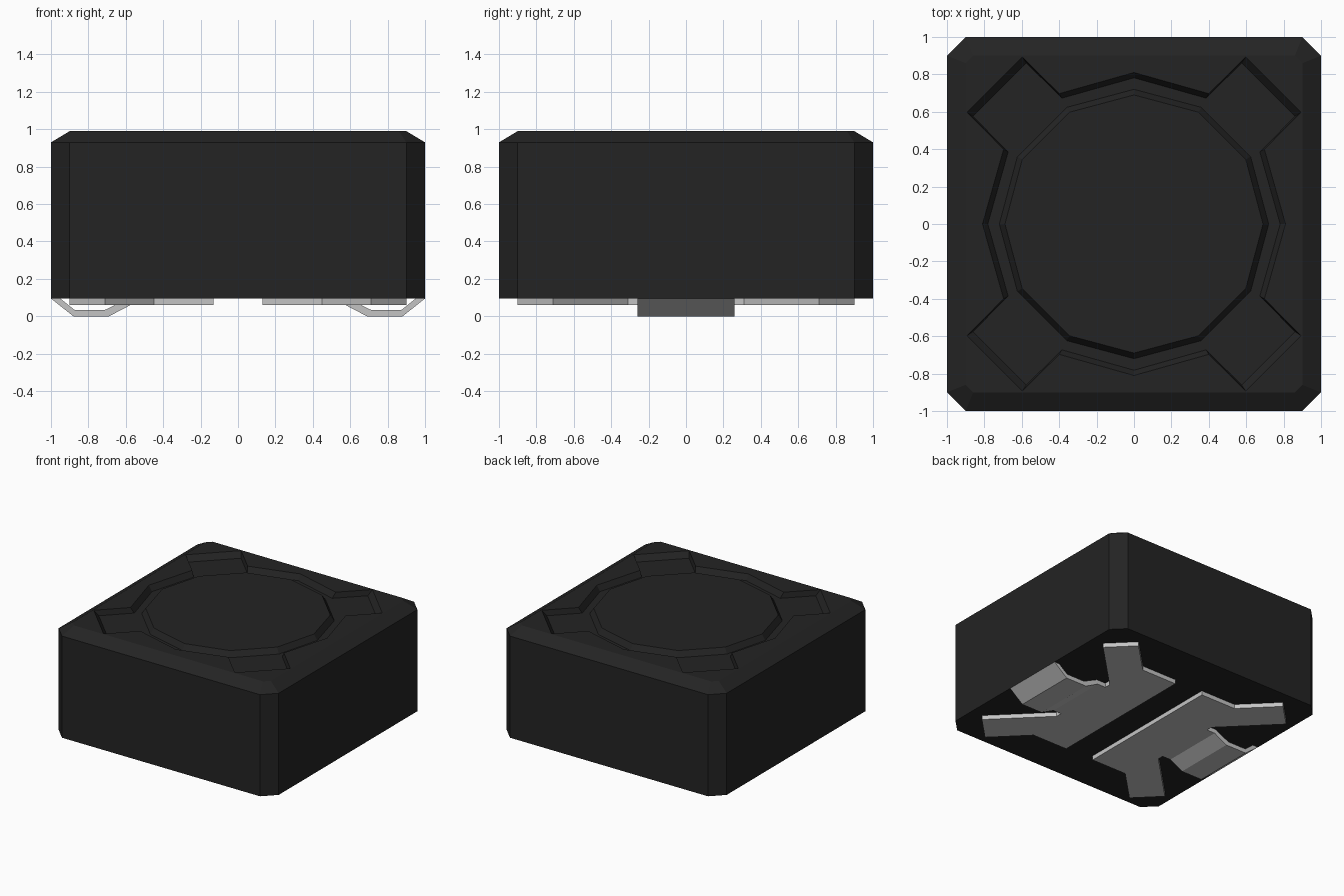
import bpy, bmesh, math

cube = bpy.data.objects.get("Cube")
if cube:
    bpy.data.objects.remove(cube, do_unlink=True)


def material(name, value, roughness):
    mat = bpy.data.materials.new(name)
    mat.use_nodes = True
    color = (value, value, value, 1)
    mat.diffuse_color = color
    bsdf = mat.node_tree.nodes["Principled BSDF"]
    bsdf.inputs["Base Color"].default_value = color
    bsdf.inputs["Roughness"].default_value = roughness
    return mat


BLACK = material("black ferrite", 0.017, 0.6)
METAL = material("tinned metal", 0.55, 0.5)


def finish(bm, name, mat):
    bmesh.ops.recalc_face_normals(bm, faces=bm.faces)
    mesh = bpy.data.meshes.new(name)
    bm.to_mesh(mesh)
    bm.free()
    mesh.materials.append(mat)
    obj = bpy.data.objects.new(name, mesh)
    bpy.context.collection.objects.link(obj)
    return obj


def four_fold(points):
    """Repeat a quarter outline around the z axis."""
    out = []
    for k in range(4):
        for x, y in points:
            for _ in range(k):
                x, y = -y, x
            out.append((x, y))
    return out


def loop(bm, points, z, scale=1.0):
    """Closed ring of vertices and edges."""
    verts = [bm.verts.new((x * scale, y * scale, z)) for x, y in points]
    for a, b in zip(verts, verts[1:] + verts[:1]):
        bm.edges.new((a, b))
    return verts


def wall(bm, low, high):
    n = len(low)
    for i in range(n):
        j = (i + 1) % n
        bm.faces.new((low[i], low[j], high[j], high[i]))


def ring_fill(bm, outer, inner):
    """Flat face between two rings."""
    edges = []
    for verts in (outer, inner):
        for a, b in zip(verts, verts[1:] + verts[:1]):
            edges.append(bm.edges.get((a, b)))
    bmesh.ops.triangle_fill(bm, edges=edges, use_beauty=True)


def prism(name, outline, depth, axis_map, mat):
    """Extrude a 2D outline; axis_map turns (u, v, w) into a position."""
    bm = bmesh.new()
    rings = [[bm.verts.new(axis_map(u, v, w)) for u, v in outline] for w in depth]
    wall(bm, rings[0], rings[1])
    for r in rings:
        bm.faces.new(r)
    return finish(bm, name, mat)


# Body: chamfered block with a sunken channel around a raised disc
BASE, SHOULDER, TOP, FLOOR = 0.095, 0.93, 0.99, 0.945
side = four_fold([(1, -0.9), (1, 0.9)])
rim_outline = four_fold([(0.9, -0.86), (0.9, 0.86)])
channel = four_fold([(0.81, 0), (0.697, 0.4), (0.893, 0.597),
                     (0.597, 0.893), (0.4, 0.697)])
disc = [(math.cos(math.tau * i / 12), math.sin(math.tau * i / 12)) for i in range(12)]

bm = bmesh.new()
bottom = loop(bm, side, BASE)
shoulder = loop(bm, side, SHOULDER)
rim = loop(bm, rim_outline, TOP)
channel_top = loop(bm, channel, TOP)
channel_floor = loop(bm, channel, FLOOR, 0.965)
disc_floor = loop(bm, disc, FLOOR, 0.72)
disc_top = loop(bm, disc, TOP, 0.69)
bm.faces.new(bottom)
wall(bm, bottom, shoulder)
wall(bm, shoulder, rim)
ring_fill(bm, rim, channel_top)
wall(bm, channel_floor, channel_top)
ring_fill(bm, channel_floor, disc_floor)
wall(bm, disc_floor, disc_top)
bm.faces.new(disc_top)
finish(bm, "inductor_body", BLACK)

# Half outline of a contact plate, mirrored over y
half = [(0.13, 0.64), (0.45, 0.64), (0.71, 0.90), (0.90, 0.71), (0.53, 0.34),
        (0.50, 0.31), (0.50, 0.26)]
plate = half + [(x, -y) for x, y in reversed(half)]

# Bent foot profile in x and z
foot = [(0.50, 0.06), (0.575, 0.06), (0.69, 0.0), (0.88, 0.0), (1.0, 0.095),
        (0.95, 0.095), (0.875, 0.035), (0.71, 0.035), (0.585, 0.095), (0.50, 0.095)]

for label, s in (("left", 1), ("right", -1)):
    prism(f"{label}_contact_plate", plate, (0.06, 0.097),
          lambda u, v, w: (s * u, v, w), METAL)
    prism(f"{label}_solder_foot", foot, (-0.26, 0.26),
          lambda u, v, w: (s * u, w, v), METAL)
